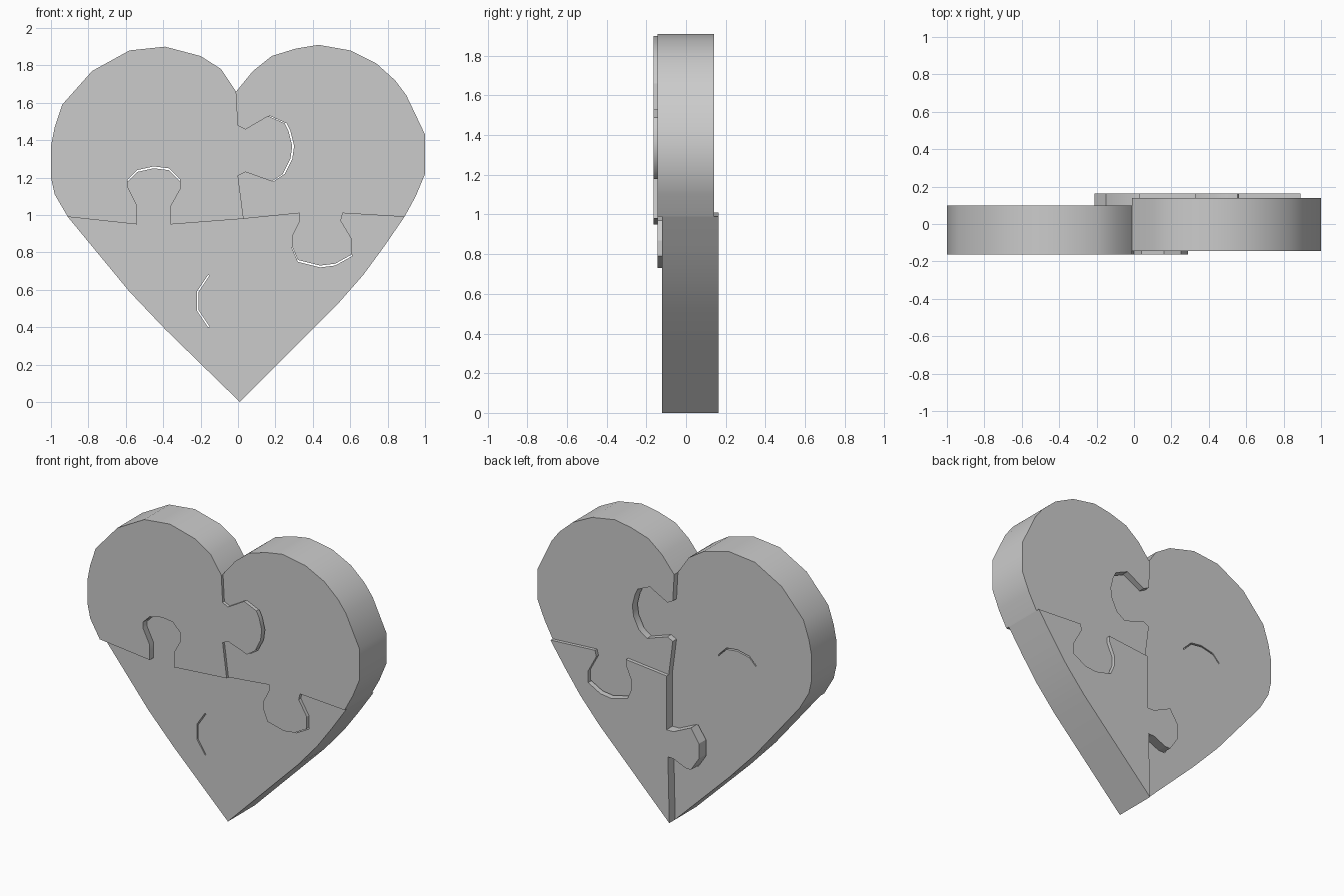
import bpy
import bmesh
import math

cube = bpy.data.objects.get("Cube")
if cube:
    bpy.data.objects.remove(cube, do_unlink=True)

# Single grey material
grey = bpy.data.materials.new("plain grey")
grey.use_nodes = True
colour = (0.6, 0.6, 0.6, 1)
grey.diffuse_color = colour
grey.node_tree.nodes["Principled BSDF"].inputs["Base Color"].default_value = colour

# Shared corners as (x, z)
centre, notch, tip = (0.03, 0.98), (-0.01, 1.66), (0.01, 0)
right_side, left_side = (-0.91, 0.99), (0.89, 0.99)

# Outer heart edge of each piece, without the shared corners
right_lobe = [(-.09, 1.78), (-.2, 1.85), (-.39, 1.9), (-.58, 1.88), (-.78, 1.77),
              (-.94, 1.59), (-.98, 1.47), (-1, 1.37), (-1, 1.2), (-.98, 1.11)]
left_lobe = [(.08, 1.77), (.18, 1.85), (.31, 1.89), (.43, 1.91), (.6, 1.88), (.74, 1.81),
             (.84, 1.72), (.9, 1.64), (1, 1.43), (1, 1.22), (.95, 1.1)]
right_taper = [(-.58, .59), (-.39, .39)]
left_taper = [(.78, .83), (.67, .68), (.53, .52), (.33, .32)]

# Interlocking seams: neck, rounded head, neck
right_seam = [(-.54, .95), (-.54, 1.05), (-.59, 1.14), (-.59, 1.18), (-.54, 1.23), (-.45, 1.25),
              (-.37, 1.24), (-.31, 1.18), (-.31, 1.13), (-.36, 1.05), (-.36, .95)]
upper_seam = [(0, 1.21), (.04, 1.23), (.18, 1.18), (.24, 1.22), (.28, 1.3), (.29, 1.37),
              (.27, 1.45), (.25, 1.49), (.16, 1.53), (.04, 1.46), (0, 1.48)]
left_seam = [(.33, 1.01), (.33, .97), (.29, .89), (.29, .83), (.32, .76), (.44, .73),
             (.52, .74), (.61, .79), (.61, .87), (.55, .97), (.56, 1.01)]
lower_seam = [(.03, .62), (-.02, .62), (-.15, .68), (-.21, .59), (-.21, .49),
              (-.15, .4), (-.11, .4), (-.02, .44), (.02, .44)]


def socket(seam, dx, dz):
    """Seam with its head pushed outward, leaving a thin gap around the tab."""
    gap = 0.01
    head = [(x + dx * gap, z + dz * gap) for x, z in seam[2:-2]]
    return seam[:2] + head + seam[-2:]


def piece(name, outline, front, back):
    """Extrude an x-z outline from front to back."""
    bm = bmesh.new()
    face = bm.faces.new([bm.verts.new((x, front, z)) for x, z in outline])
    extruded = bmesh.ops.extrude_face_region(bm, geom=[face])["geom"]
    verts = [g for g in extruded if isinstance(g, bmesh.types.BMVert)]
    bmesh.ops.translate(bm, verts=verts, vec=(0, back - front, 0))
    bmesh.ops.recalc_face_normals(bm, faces=bm.faces)
    mesh = bpy.data.meshes.new(name)
    bm.to_mesh(mesh)
    bm.free()
    mesh.materials.append(grey)
    obj = bpy.data.objects.new(name, mesh)
    bpy.context.collection.objects.link(obj)
    bpy.ops.object.select_all(action="DESELECT")
    obj.select_set(True)
    bpy.context.view_layer.objects.active = obj
    bpy.ops.object.shade_smooth_by_angle(angle=math.radians(30))


# Upper pieces
piece("upper_right_piece",
      [notch, *right_lobe, right_side, *socket(right_seam, 0, 1), centre, *upper_seam],
      -0.163, 0.1)
piece("upper_left_piece",
      [notch, *left_lobe, left_side, *left_seam[::-1], centre, *socket(upper_seam, 1, 0)],
      -0.144, 0.14)

# Lower pieces
piece("lower_right_piece",
      [right_side, *right_taper, tip, *socket(lower_seam, -1, 0)[::-1], centre, *right_seam[::-1]],
      -0.121, 0.1)
piece("lower_left_piece",
      [left_side, *left_taper, tip, *lower_seam[::-1], centre, *socket(left_seam, 0, -1)],
      -0.121, 0.163)
